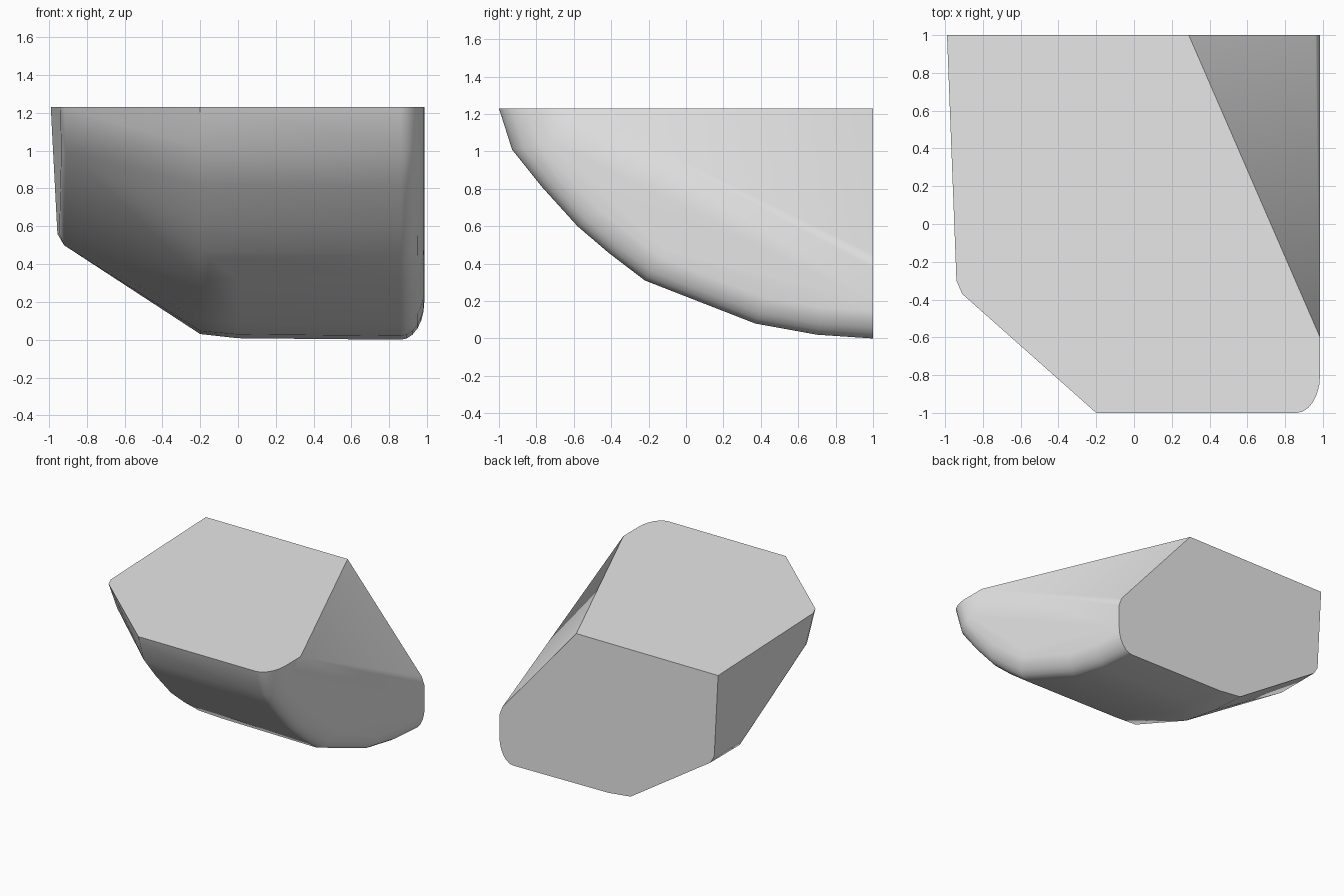
import bpy, bmesh, math

cube = bpy.data.objects.get("Cube")
if cube:
    bpy.data.objects.remove(cube, do_unlink=True)

stone = bpy.data.materials.new("light grey stone")
stone.use_nodes = True
grey = (0.8, 0.8, 0.8, 1.0)
stone.diffuse_color = grey
stone.node_tree.nodes["Principled BSDF"].inputs["Base Color"].default_value = grey

# Curved keel from the top front edge down to the back (y, z)
keel = [(-1, 1.23), (-0.93, 1.01), (-0.77, 0.81), (-0.58, 0.6), (-0.41, 0.455),
        (-0.22, 0.31), (0.37, 0.08), (0.7, 0.02), (1, 0)]
TOP, BACK, RIM = 1.23, 1.0, 0.86


def keel_ring(x, inset):
    """Keel points at x, pulled inward; the ends slide along the top and back."""
    points = []
    for i, (y, z) in enumerate(keel):
        a = math.pi / 2 * i / (len(keel) - 1)
        points.append((x, min(y + inset * math.cos(a), BACK),
                       min(z + inset * math.sin(a), TOP)))
    return points


points = keel_ring(0, 0.008)

# Rounded edge towards the broad flat side
STEPS = 6
for k in range(STEPS + 1):
    t = math.pi / 2 * k / STEPS
    points += keel_ring(RIM + 0.125 * math.sin(t), 0.2 * (1 - math.cos(t)))

# Where the keel meets the narrow slanted side
for i, (y, z) in enumerate(keel):
    lift = 0.03 * i / (len(keel) - 1)
    points.append((-0.2, y, z + lift))

# Narrow side with a thin bevel below
points += [(-0.99, BACK, TOP), (-0.94, -0.3, TOP), (-0.91, -0.37, TOP),
           (-0.91, -0.26, 0.99), (-0.935, -0.2, 1.0),
           (-0.92, 0.62, 0.5), (-0.945, 0.64, 0.56),
           (-0.92, BACK, 0.5), (-0.955, BACK, 0.56)]

# Large slanted cut between the top, back and broad side
points += [(0.29, BACK, TOP), (0.985, -0.6, TOP),
           (0.985, BACK, 0.38), (0.96, BACK, 0.45)]


def in_cut(p):
    """True for points outside the slanted cut."""
    return 1.296 * (p[0] - 0.29) + 0.563 * (p[1] - BACK) + 1.112 * (p[2] - TOP) > 0.02


bm = bmesh.new()
for p in points:
    if not in_cut(p):
        bm.verts.new(p)
bmesh.ops.remove_doubles(bm, verts=bm.verts[:], dist=0.004)
hull = bmesh.ops.convex_hull(bm, input=bm.verts[:])
loose = [v for v in bm.verts if not v.link_faces]
bmesh.ops.delete(bm, geom=loose, context='VERTS')
bmesh.ops.dissolve_limit(bm, angle_limit=math.radians(1.5),
                         verts=bm.verts[:], edges=bm.edges[:])
bmesh.ops.recalc_face_normals(bm, faces=bm.faces[:])

mesh = bpy.data.meshes.new("boulder")
bm.to_mesh(mesh)
bm.free()
mesh.materials.append(stone)
boulder = bpy.data.objects.new("boulder", mesh)
bpy.context.collection.objects.link(boulder)

# Soft rounded underside, crisp flat cuts
bpy.ops.object.select_all(action='DESELECT')
boulder.select_set(True)
bpy.context.view_layer.objects.active = boulder
bpy.ops.object.shade_smooth_by_angle(angle=math.radians(40))
weighted = boulder.modifiers.new("weighted normals", 'WEIGHTED_NORMAL')
weighted.keep_sharp = True
